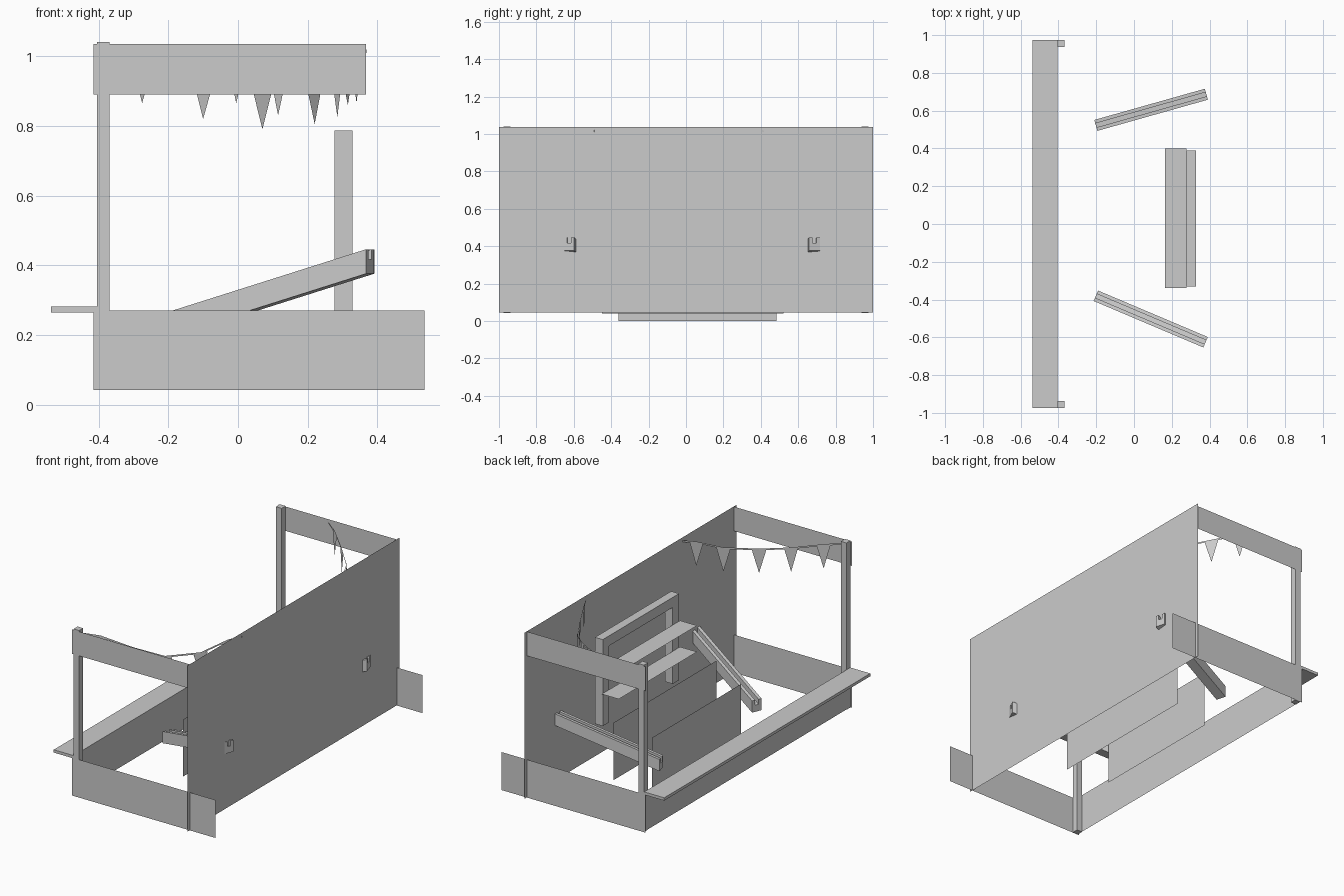
import bpy
from mathutils import Vector

if "Cube" in bpy.data.objects:
    bpy.data.objects.remove(bpy.data.objects["Cube"])


def mesh(name, verts, faces):
    me = bpy.data.meshes.new(name)
    me.from_pydata([tuple(v) for v in verts], [], faces)
    me.update()
    ob = bpy.data.objects.new(name, me)
    bpy.context.collection.objects.link(ob)
    return ob


def box(name, x, y, z):
    v = [(a, b, c) for a in x for b in y for c in z]
    return mesh(name, v, [(0, 1, 3, 2), (4, 6, 7, 5), (0, 4, 5, 1),
                          (2, 3, 7, 6), (0, 2, 6, 4), (1, 5, 7, 3)])


def sheet_x(name, x, y, z):
    # thin board facing along x
    return mesh(name, [(x, y[0], z[0]), (x, y[1], z[0]), (x, y[1], z[1]), (x, y[0], z[1])], [(0, 1, 2, 3)])


def sheet_y(name, y, x, z):
    # thin board facing along y
    return mesh(name, [(x[0], y, z[0]), (x[1], y, z[0]), (x[1], y, z[1]), (x[0], y, z[1])], [(0, 1, 2, 3)])


def sheet_z(name, z, x, y):
    # thin board facing up
    return mesh(name, [(x[0], y[0], z), (x[1], y[0], z), (x[1], y[1], z), (x[0], y[1], z)], [(0, 1, 2, 3)])


# booth shell
sheet_x("rear_wall", 0.367, (-1, 1), (0.045, 1.037))
sheet_x("counter_panel", -0.405, (-0.975, 0.975), (0.045, 0.27))
box("counter_shelf", (-0.537, -0.405), (-0.973, 0.973), (0.265, 0.282))
for s, side in ((-1, "front"), (1, "back")):
    sheet_y(side + "_lower_board", s * 0.977, (-0.415, 0.535), (0.043, 0.27))
    sheet_y(side + "_upper_board", s * 0.977, (-0.415, 0.367), (0.89, 1.035))
    box(side + "_post", (-0.405, -0.368), sorted((s * 0.937, s * 0.975)), (0.043, 1.04))

# display rack: frame, shelves and panels
for y0 in (-0.33, 0.33):
    box("rack_post", (0.277, 0.329), (y0, y0 + 0.06), (0.27, 0.727))
box("rack_beam", (0.277, 0.329), (-0.33, 0.39), (0.727, 0.787))
for z in (0.465, 0.622):
    sheet_z("rack_shelf", z, (0.165, 0.277), (-0.34, 0.40))
sheet_x("rear_step_panel", 0.115, (-0.45, 0.52), (0.04, 0.383))
sheet_x("front_step_panel", -0.113, (-0.36, 0.483), (0, 0.34))


# sloping chutes with a U-shaped section
def chute(name, low, high):
    low, high = Vector(low), Vector(high)
    d = high - low
    side = Vector((-d.y, d.x, 0)).normalized()
    prof = [(-.03, -.07), (.03, -.07), (.03, 0), (.011, 0),
            (.011, -.03), (-.011, -.03), (-.011, 0), (-.03, 0)]
    n = len(prof)
    v = [p + side * a + Vector((0, 0, b)) for p in (low, high) for a, b in prof]
    f = [(i, (i + 1) % n, n + (i + 1) % n, n + i) for i in range(n)]
    caps = [(0, 1, 4, 5), (1, 2, 3, 4), (0, 5, 6, 7)]
    f += [c[::-1] for c in caps] + [tuple(i + n for i in c) for c in caps]
    mesh(name, v, f)


chute("back_chute", (-0.202, 0.522, 0.262), (0.383, 0.687, 0.446))
chute("front_chute", (-0.202, -0.38, 0.262), (0.379, -0.626, 0.446))


# bunting: a flat ribbon with hanging triangular flags
def bunting(name, pts):
    pts = [Vector(p) for p in pts]
    up = Vector((0, 0, 0.005))
    v = [p + o for p in pts for o in (-up, up)]
    mesh(name + "_ribbon", v, [(2 * i, 2 * i + 2, 2 * i + 3, 2 * i + 1) for i in range(len(pts) - 1)])
    for i in range(1, len(pts) - 1):
        t = (pts[i + 1] - pts[i - 1]).normalized() * 0.04
        mesh(name + "_flag", [pts[i] - t, pts[i] + t, pts[i] - Vector((0, 0, 0.14))], [(0, 1, 2)])


bunting("front_bunting", [(0.369, -0.49, 1.015), (0.315, -0.547, 1.0), (0.22, -0.667, 0.945),
                          (0.07, -0.79, 0.93), (-0.10, -0.85, 0.96), (-0.275, -0.907, 1.005),
                          (-0.39, -0.97, 1.02)])
bunting("back_bunting", [(0.369, 0.41, 1.015), (0.34, 0.478, 1.005), (0.285, 0.596, 0.965),
                         (0.22, 0.71, 0.945), (0.115, 0.816, 0.97), (-0.005, 0.92, 1.005),
                         (-0.09, 0.975, 1.02)])
